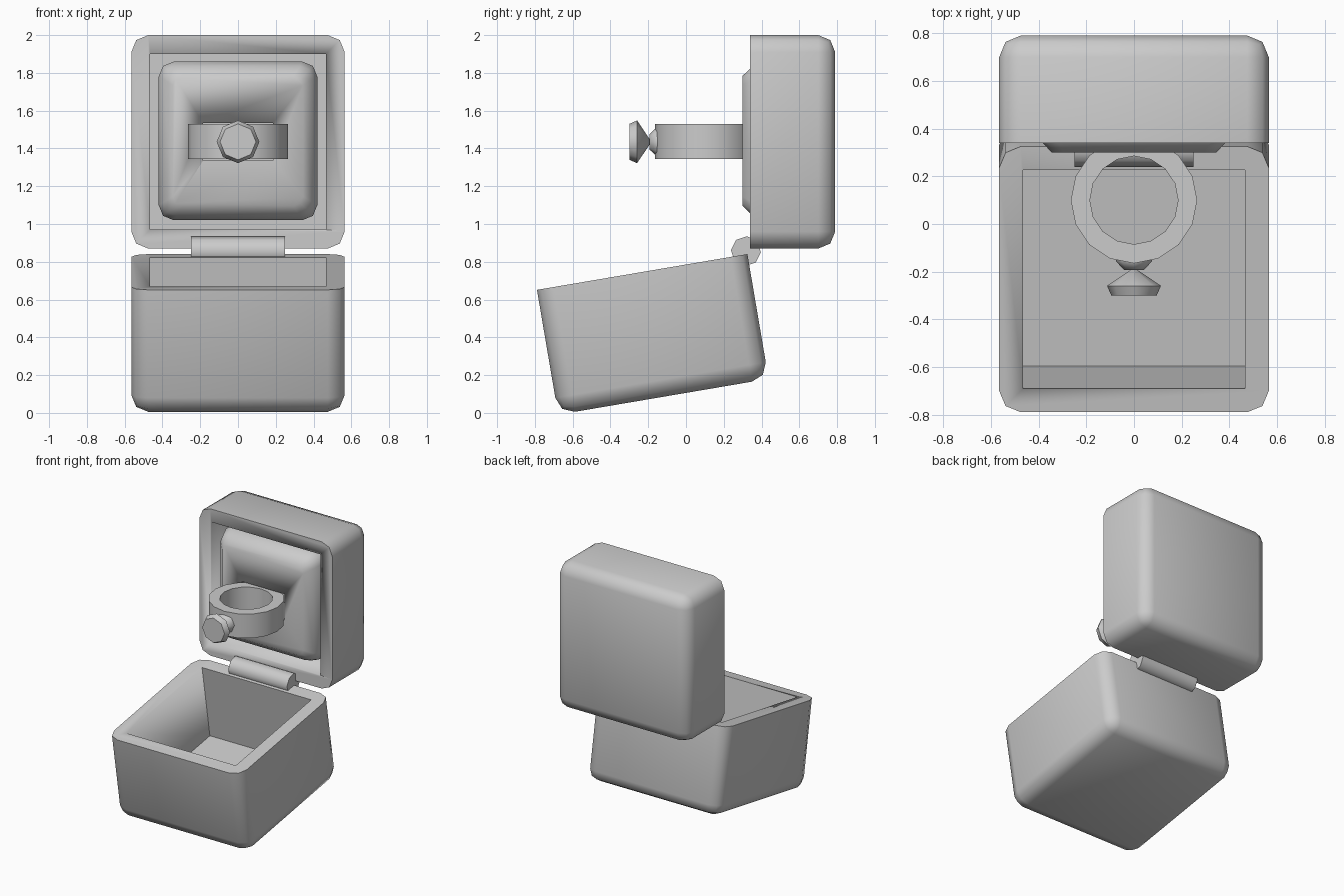
import bpy, bmesh, math
from mathutils import Matrix, Vector

if "Cube" in bpy.data.objects:
    bpy.data.objects.remove(bpy.data.objects["Cube"])


def finish(bm, name, loc=(0, 0, 0), rot_x=0.0, angle=50):
    bmesh.ops.recalc_face_normals(bm, faces=bm.faces)
    me = bpy.data.meshes.new(name)
    bm.to_mesh(me)
    bm.free()
    ob = bpy.data.objects.new(name, me)
    bpy.context.collection.objects.link(ob)
    ob.location = loc
    ob.rotation_euler = (rot_x, 0, 0)
    select(ob)
    bpy.ops.object.shade_smooth_by_angle(angle=math.radians(angle))
    return ob


def select(ob):
    bpy.ops.object.select_all(action='DESELECT')
    ob.select_set(True)
    bpy.context.view_layer.objects.active = ob
    bpy.context.view_layer.update()


def block(size, centre):
    bm = bmesh.new()
    bmesh.ops.create_cube(bm, size=1, matrix=Matrix.Translation(centre) @ Matrix.Diagonal((*size, 1)))
    return bm


def cut(ob, cutter):
    mod = ob.modifiers.new("cut", 'BOOLEAN')
    mod.object = cutter
    mod.operation = 'DIFFERENCE'
    mod.solver = 'EXACT'
    select(ob)
    bpy.ops.object.modifier_apply(modifier=mod.name)
    bpy.data.objects.remove(cutter)


def half_box(name, depth, loc, rot_x):
    """Rounded square shell, open at local z = 0 and reaching down by depth."""
    bm = block((1.13, 1.13, depth), (0, 0, -depth / 2))
    edges = [e for e in bm.edges if min(v.co.z for v in e.verts) < -0.01]
    bmesh.ops.bevel(bm, geom=edges, offset=0.09, segments=2, profile=0.5, affect='EDGES')
    ob = finish(bm, name, loc, rot_x)
    inner = depth - 0.1
    cutter = finish(block((0.93, 0.93, inner + 0.1), (0, 0, (0.1 - inner) / 2)), "cutter", loc, rot_x)
    cut(ob, cutter)
    return ob


def loft(name, loops, loc, rot_x):
    """Skin a list of point loops and close both ends."""
    bm = bmesh.new()
    rings = [[bm.verts.new(p) for p in loop] for loop in loops]
    n = len(rings[0])
    for a, b in zip(rings, rings[1:]):
        for i in range(n):
            j = (i + 1) % n
            bm.faces.new((a[i], a[j], b[j], b[i]))
    bm.faces.new(rings[0])
    bm.faces.new(rings[-1])
    return finish(bm, name, loc, rot_x)


def circle(r, z, n, start=0.0):
    return [(r * math.cos(start + 2 * math.pi * i / n),
             r * math.sin(start + 2 * math.pi * i / n), z) for i in range(n)]


def rounded_square(h, c, z):
    pts = []
    for q in range(4):
        for s in (0, 45, 90):
            t = math.radians(s)
            p = Vector((h - c + c * math.cos(t), h - c + c * math.sin(t), z))
            pts.append(Matrix.Rotation(q * math.pi / 2, 3, 'Z') @ p)
    return pts


FRONT = math.pi / 2   # turns local +z toward the front
MID = 1.435           # height of the lid's centre

# box halves
half_box("lid", 0.45, (0, 0.34, MID), FRONT)
half_box("base", 0.67, (0, -0.232, 0.746), math.radians(9.65))

# cushion in the lid, with a slot for the ring
cushion = loft("cushion", [rounded_square(0.42, 0.08, -0.35), rounded_square(0.42, 0.08, -0.08),
                           rounded_square(0.397, 0.07, -0.015), rounded_square(0.345, 0.05, 0.04)],
               (0, 0.34, MID + 0.005), FRONT)
cut(cushion, finish(block((0.37, 0.3, 0.2), (0, 0.39, MID)), "slot_cutter"))

# hinge barrel across the back
bm = bmesh.new()
bmesh.ops.create_cone(bm, cap_ends=True, segments=8, radius1=0.079, radius2=0.079, depth=0.5,
                      matrix=Matrix.Rotation(math.pi / 2, 4, 'Y'))
finish(bm, "hinge", (0, 0.317, 0.856), math.radians(-4))

# ring band, a square section swept round
bm = bmesh.new()
n = 16
section = [(0.265, -0.093), (0.265, 0.093), (0.185, 0.093), (0.185, -0.093)]
rings = [[bm.verts.new(p) for p in circle(r, z, n)] for r, z in section]
for k in range(4):
    a, b = rings[k], rings[(k + 1) % 4]
    for i in range(n):
        j = (i + 1) % n
        bm.faces.new((a[i], a[j], b[j], b[i]))
finish(bm, "ring_band", (0, 0.1, MID + 0.002))

# stone and its setting
loft("stone_setting", [circle(0.075, -0.02, 8), circle(0.075, 0.0, 8), circle(0.042, 0.035, 8)],
     (0, -0.157, MID), FRONT)
loft("stone", [circle(0.006, 0, 8), circle(0.113, 0.072, 8), circle(0.095, 0.113, 8)],
     (0, -0.187, MID), FRONT)
